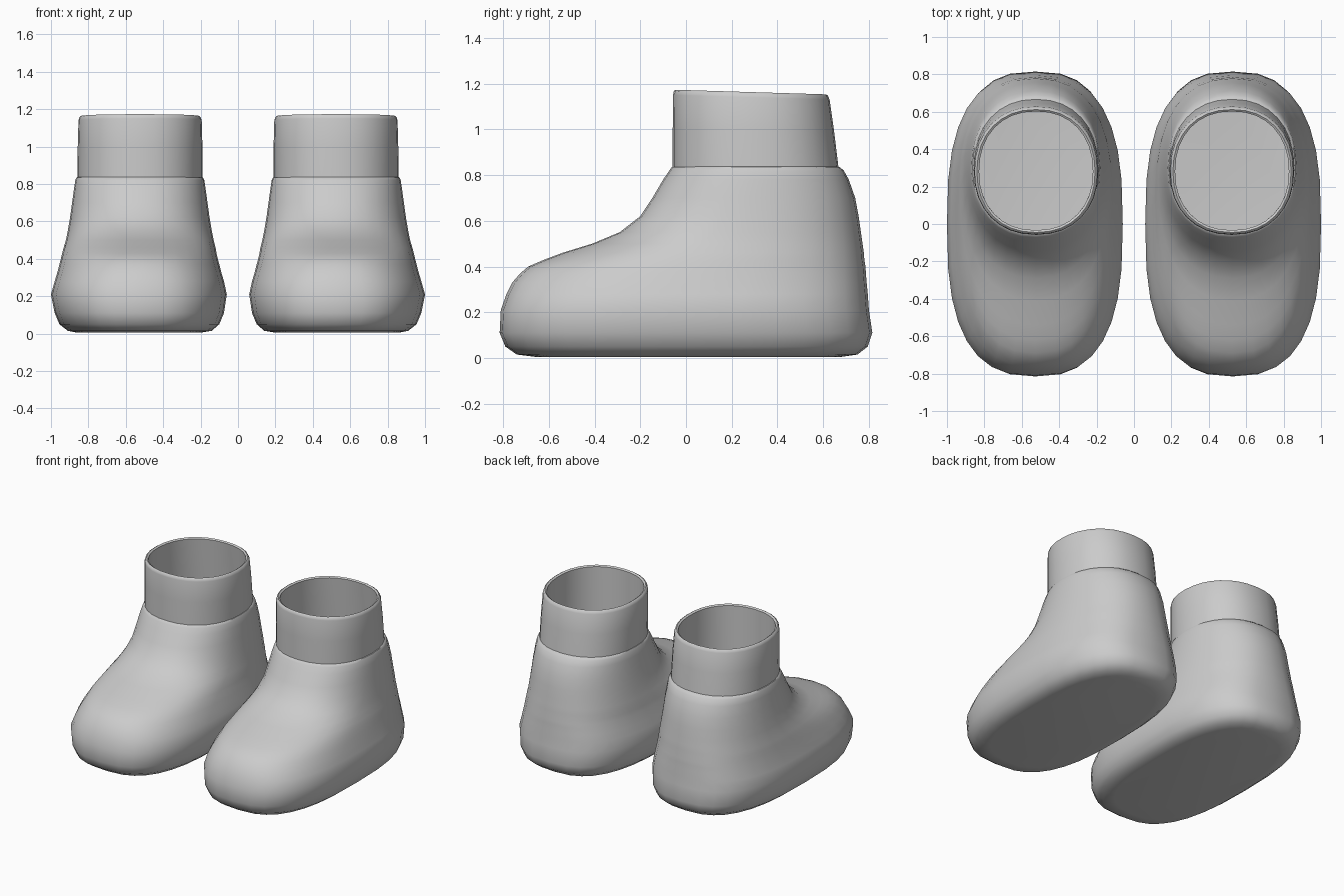
import bpy, bmesh
from math import sin, cos, pi

SEG = 32


def spow(v, e):
    return abs(v) ** e * (1 if v >= 0 else -1)


def ring(bm, z, x0, x1, yf, yb, yc, n, tilt=0.0):
    """Egg-shaped superellipse ring, widest at yc; tilt lowers the back edge."""
    xc, hw = (x0 + x1) / 2, (x1 - x0) / 2
    verts = []
    for i in range(SEG):
        a = 2 * pi * i / SEG
        c, s = spow(cos(a), 2 / n), spow(sin(a), 2 / n)
        y = yc + s * ((yb - yc) if s > 0 else (yc - yf))
        verts.append(bm.verts.new((xc + hw * c, y, z - tilt * (s + 1) / 2)))
    return verts


def loft(name, sections, close_bottom):
    bm = bmesh.new()
    rings = [ring(bm, *s) for s in sections]
    for a, b in zip(rings, rings[1:]):
        for i in range(SEG):
            j = (i + 1) % SEG
            bm.faces.new((a[i], a[j], b[j], b[i]))
    if close_bottom:
        bm.faces.new(rings[0][::-1])
    me = bpy.data.meshes.new(name)
    bm.to_mesh(me)
    bm.free()
    ob = bpy.data.objects.new(name, me)
    bpy.context.collection.objects.link(ob)
    # the other foot is a mirror image
    ob.modifiers.new("mirror", 'MIRROR').use_mirror_merge = False
    bpy.ops.object.select_all(action='DESELECT')
    ob.select_set(True)
    bpy.context.view_layer.objects.active = ob
    bpy.ops.object.shade_smooth_by_angle(angle=0.8)
    return ob


# boot body: z, x left, x right, y front, y back, y widest, roundness
loft("boot_body", [
    (0.005, 0.20, 0.86, -0.66, 0.68, 0.0, 2.7),
    (0.015, 0.14, 0.91, -0.74, 0.75, 0.0, 2.7),
    (0.05, 0.10, 0.955, -0.79, 0.795, 0.0, 2.7),
    (0.11, 0.075, 0.98, -0.815, 0.815, 0.0, 2.7),
    (0.21, 0.06, 1.00, -0.81, 0.80, 0.0, 2.7),
    (0.28, 0.075, 0.98, -0.785, 0.795, 0.02, 2.65),
    (0.33, 0.09, 0.965, -0.76, 0.79, 0.06, 2.6),
    (0.37, 0.10, 0.955, -0.725, 0.787, 0.10, 2.5),
    (0.40, 0.108, 0.947, -0.69, 0.785, 0.13, 2.45),
    (0.43, 0.115, 0.94, -0.62, 0.78, 0.16, 2.4),
    (0.46, 0.12, 0.932, -0.54, 0.778, 0.19, 2.35),
    (0.50, 0.13, 0.92, -0.41, 0.772, 0.22, 2.3),
    (0.55, 0.14, 0.91, -0.29, 0.765, 0.25, 2.25),
    (0.62, 0.152, 0.898, -0.20, 0.755, 0.27, 2.2),
    (0.70, 0.163, 0.887, -0.147, 0.74, 0.28, 2.2),
    (0.78, 0.174, 0.876, -0.10, 0.712, 0.29, 2.2),
    (0.82, 0.180, 0.870, -0.073, 0.69, 0.30, 2.2),
    (0.835, 0.187, 0.863, -0.062, 0.672, 0.30, 2.2),
    (0.838, 0.197, 0.853, -0.052, 0.66, 0.30, 2.2),
], True)

# ankle cuff: outer wall, rolled rim, inner wall
loft("ankle_cuff", [
    (0.825, 0.190, 0.858, -0.058, 0.668, 0.30, 2.2, 0),
    (1.00, 0.190, 0.857, -0.058, 0.648, 0.29, 2.2, 0.01),
    (1.15, 0.194, 0.853, -0.057, 0.628, 0.28, 2.2, 0.02),
    (1.168, 0.200, 0.848, -0.053, 0.620, 0.28, 2.2, 0.02),
    (1.173, 0.208, 0.840, -0.045, 0.612, 0.28, 2.2, 0.02),
    (1.165, 0.220, 0.828, -0.033, 0.602, 0.28, 2.2, 0.02),
    (1.00, 0.218, 0.830, -0.034, 0.620, 0.29, 2.2, 0.01),
    (0.825, 0.215, 0.833, -0.035, 0.640, 0.30, 2.2, 0),
], False)
